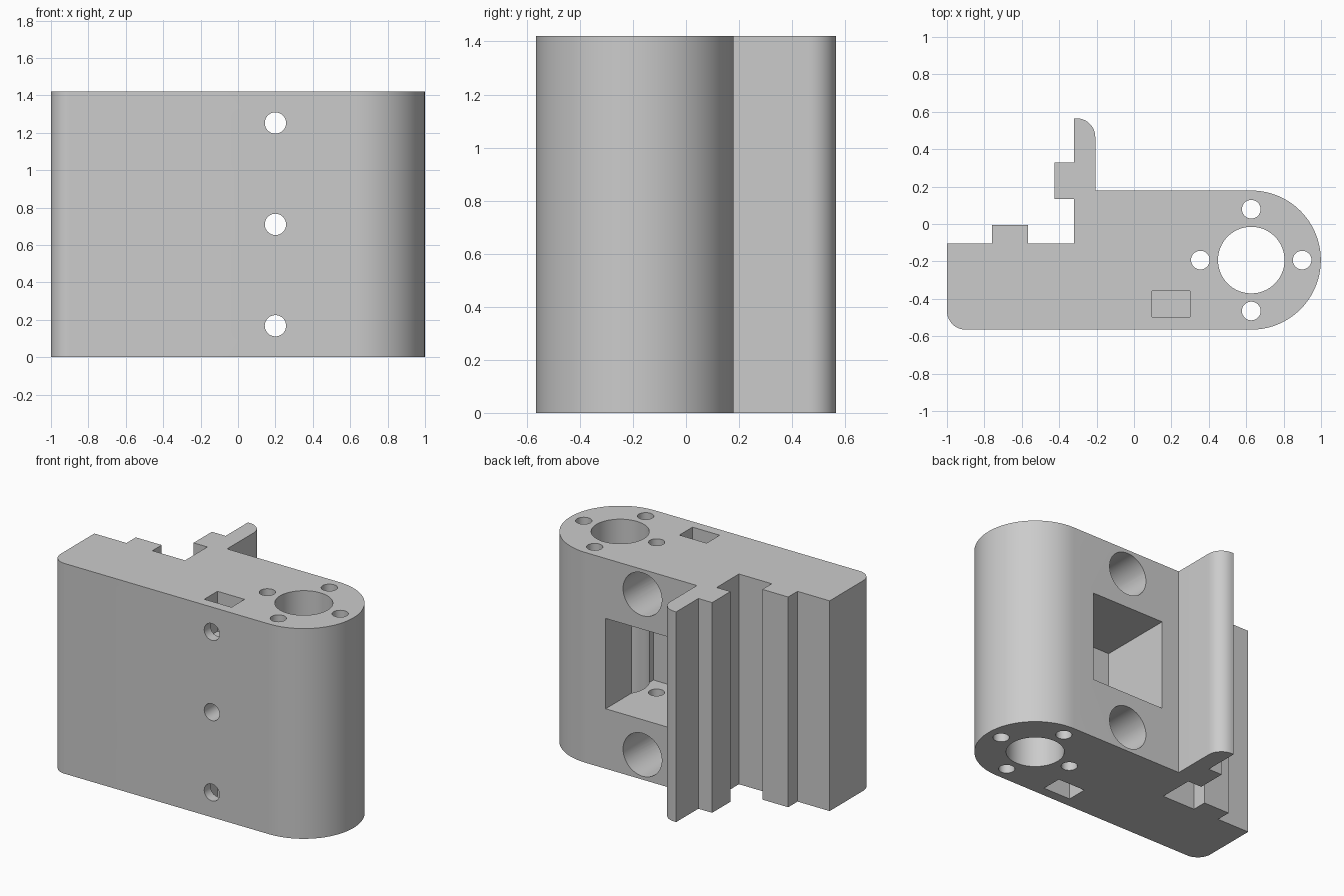
import bpy, bmesh
from math import pi, cos, sin, radians
from mathutils import Matrix, Vector

cube = bpy.data.objects.get("Cube")
if cube:
    bpy.data.objects.remove(cube, do_unlink=True)

HEIGHT = 1.42
MID = HEIGHT / 2
SHAFT = (0.627, -0.193)   # axis of the rounded end
BOLT_X = 0.2

grey = bpy.data.materials.new("plain grey")
grey.use_nodes = True
colour = (0.6, 0.6, 0.6, 1)
grey.diffuse_color = colour
grey.node_tree.nodes["Principled BSDF"].inputs["Base Color"].default_value = colour


def arc(cx, cy, r, start, end, steps):
    angles = [radians(start + (end - start) * i / steps) for i in range(steps + 1)]
    return [(cx + r * cos(a), cy + r * sin(a)) for a in angles]


def make_object(name, bm):
    bmesh.ops.recalc_face_normals(bm, faces=bm.faces)
    mesh = bpy.data.meshes.new(name)
    bm.to_mesh(mesh)
    bm.free()
    mesh.materials.append(grey)
    obj = bpy.data.objects.new(name, mesh)
    bpy.context.collection.objects.link(obj)
    return obj


def extrusion(name, outline, height):
    bm = bmesh.new()
    face = bm.faces.new([bm.verts.new((x, y, 0)) for x, y in outline])
    result = bmesh.ops.extrude_face_region(bm, geom=[face])
    top = [v for v in result["geom"] if isinstance(v, bmesh.types.BMVert)]
    bmesh.ops.translate(bm, verts=top, vec=(0, 0, height))
    return make_object(name, bm)


def box(name, low, high):
    low, high = Vector(low), Vector(high)
    bm = bmesh.new()
    place = Matrix.Translation((low + high) / 2) @ Matrix.Diagonal((*(high - low), 1))
    bmesh.ops.create_cube(bm, size=1, matrix=place)
    return make_object(name, bm)


def rod(name, start, end, radius, sides=48):
    start, end = Vector(start), Vector(end)
    axis = end - start
    turn = axis.to_track_quat("Z", "Y").to_matrix().to_4x4()
    bm = bmesh.new()
    bmesh.ops.create_cone(bm, cap_ends=True, segments=sides, radius1=radius, radius2=radius,
                          depth=axis.length, matrix=Matrix.Translation((start + end) / 2) @ turn)
    return make_object(name, bm)


# Bracket body: stepped rail seat, upright tab and rounded end
outline = [(-1, -0.105), (-0.76, -0.105), (-0.76, -0.005), (-0.567, -0.005),
           (-0.567, -0.105), (-0.322, -0.105), (-0.322, 0.133), (-0.425, 0.133),
           (-0.425, 0.328), (-0.322, 0.328), (-0.322, 0.565)]
outline += arc(-0.307, 0.465, 0.1, 90, 0, 12)
outline += [(-0.207, 0.179)]
outline += arc(*SHAFT, 0.372, 90, -90, 48)
outline += arc(-0.9, -0.465, 0.1, -90, -180, 12)
body = extrusion("bracket_body", outline, HEIGHT)

# Main shaft bore and four screw holes around it
cutters = [rod("shaft_bore", (*SHAFT, -0.1), (*SHAFT, HEIGHT + 0.1), 0.178, 64)]
for i in range(4):
    x = SHAFT[0] + 0.272 * cos(i * pi / 2)
    y = SHAFT[1] + 0.272 * sin(i * pi / 2)
    cutters.append(rod("screw_hole", (x, y, -0.1), (x, y, HEIGHT + 0.1), 0.05, 32))

# Window in the back
cutters.append(box("back_window", (BOLT_X - 0.275, -0.33, MID - 0.305),
                   (BOLT_X + 0.275, 0.3, MID + 0.305)))

# Bolt holes from the front, wide counterbores at the back
for offset in (-0.542, 0, 0.542):
    z = MID + offset
    cutters.append(rod("bolt_hole", (BOLT_X, -0.7, z), (BOLT_X, 0.3, z), 0.057, 32))
    if offset:
        cutters.append(rod("counterbore", (BOLT_X, -0.25, z), (BOLT_X, 0.3, z), 0.145))

# Nut slots in the top and bottom
for low, high in ((-0.1, 0.27), (HEIGHT - 0.27, HEIGHT + 0.1)):
    cutters.append(box("nut_slot", (0.097, -0.498, low), (0.3, -0.358, high)))

# Cut everything out of the body
bpy.context.view_layer.objects.active = body
for cutter in cutters:
    cutter.hide_render = True
    cut = body.modifiers.new(cutter.name, "BOOLEAN")
    cut.operation = "DIFFERENCE"
    cut.solver = "EXACT"
    cut.object = cutter
    bpy.ops.object.modifier_apply(modifier=cut.name)
    bpy.data.objects.remove(cutter, do_unlink=True)

bpy.ops.object.select_all(action="DESELECT")
body.select_set(True)
bpy.ops.object.shade_smooth_by_angle(angle=radians(30))
